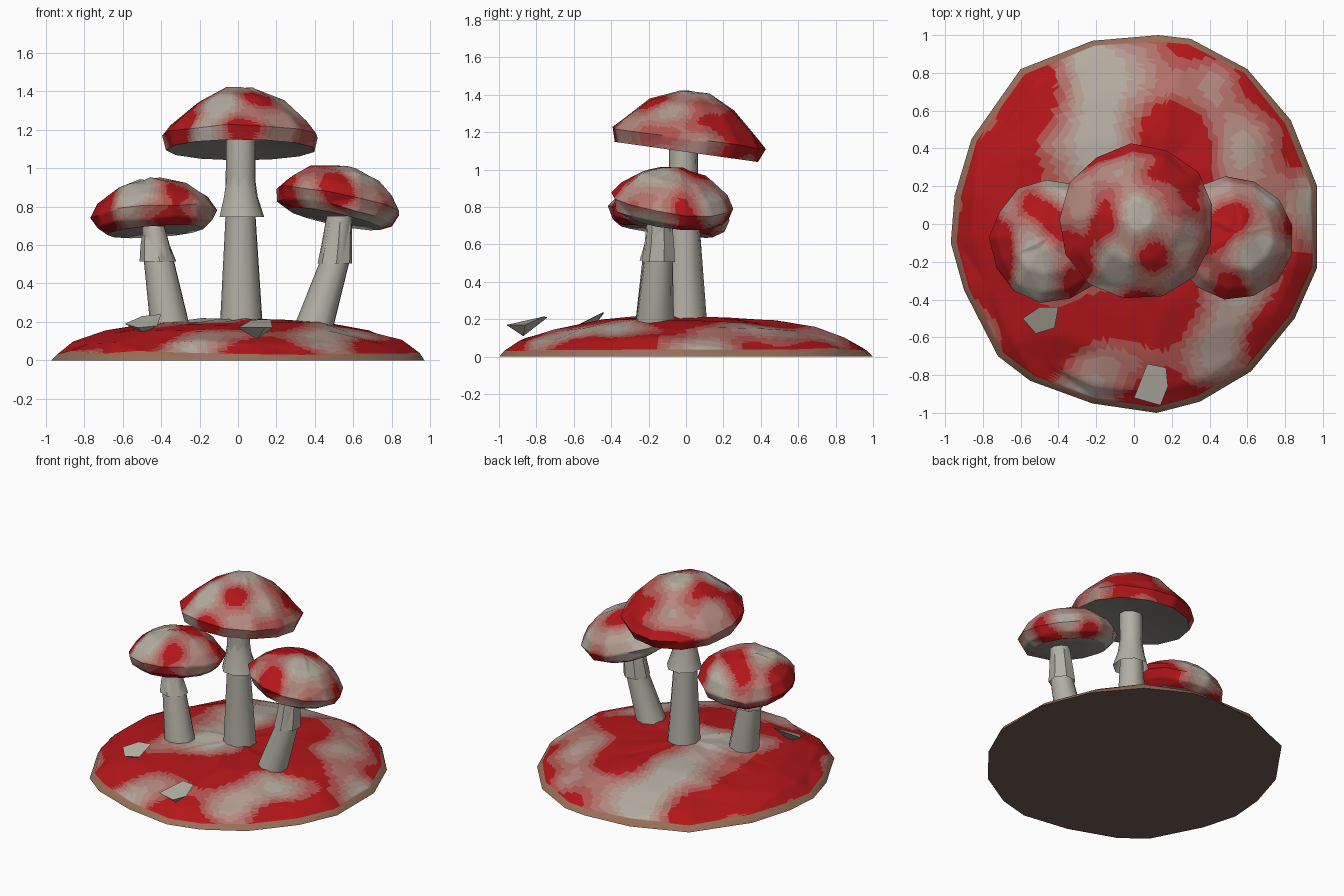
import bpy, bmesh, random
from math import cos, sin, pi, radians
from mathutils import Vector, Matrix, Euler, noise

random.seed(4)
if "Cube" in bpy.data.objects:
    bpy.data.objects.remove(bpy.data.objects["Cube"])


def material(name, rgb):
    m = bpy.data.materials.new(name)
    m.use_nodes = True
    m.diffuse_color = (*rgb, 1)
    shader = m.node_tree.nodes["Principled BSDF"]
    shader.inputs["Base Color"].default_value = (*rgb, 1)
    shader.inputs["Roughness"].default_value = 0.8
    return m


# Mottled palette running from red to pale grey
RED, PALE = Vector((0.45, 0.008, 0.01)), Vector((0.45, 0.41, 0.35))
TONES = [material(f"mottle_{i}", RED.lerp(PALE, i / 5)) for i in range(6)]
STEM = material("stem_grey", (0.45, 0.43, 0.37))
GILL = material("gill_grey", (0.30, 0.29, 0.26))
SOIL = material("soil_brown", (0.16, 0.11, 0.09))
RIM = material("rim_tan", (0.32, 0.16, 0.10))


def finish(name, bm, mats, place=Matrix(), angle=50):
    bmesh.ops.recalc_face_normals(bm, faces=bm.faces)
    mesh = bpy.data.meshes.new(name)
    bm.to_mesh(mesh)
    bm.free()
    obj = bpy.data.objects.new(name, mesh)
    bpy.context.collection.objects.link(obj)
    for m in mats:
        mesh.materials.append(m)
    obj.matrix_world = place
    bpy.ops.object.select_all(action='DESELECT')
    obj.select_set(True)
    bpy.context.view_layer.objects.active = obj
    bpy.ops.object.shade_smooth_by_angle(angle=radians(angle))
    return obj


def loft(bm, rings):
    """Bridge rings of points, returning the vertex rings and bands of faces."""
    loops = [[bm.verts.new(p) for p in ring] for ring in rings]
    bands = []
    for a, b in zip(loops, loops[1:]):
        n = len(a)
        bands.append([bm.faces.new((a[i], a[(i + 1) % n], b[(i + 1) % n], b[i]))
                      for i in range(n)])
    return loops, bands


def fan(bm, loop, tip):
    v = bm.verts.new(tip)
    return [bm.faces.new((loop[i], loop[(i + 1) % len(loop)], v))
            for i in range(len(loop))]


def circle(c, r, n, twist=0.0):
    return [Vector((c[0] + r * cos(2 * pi * i / n + twist),
                    c[1] + r * sin(2 * pi * i / n + twist), c[2])) for i in range(n)]


def jitter(rings, xy, z):
    for ring in rings:
        for p in ring:
            p += Vector((random.uniform(-xy, xy), random.uniform(-xy, xy),
                         random.uniform(-z, z)))


def mottle(bm, offset, scale, bias):
    """Split the faces without changing the shape and give red ones a noise tone."""
    bmesh.ops.triangulate(bm, faces=bm.faces)
    skin = {e for f in bm.faces if f.material_index == 0 for e in f.edges}
    bmesh.ops.subdivide_edges(bm, edges=list(skin), cuts=5, use_grid_fill=True)
    for f in bm.faces:
        if f.material_index == 0:
            t = noise.noise(f.calc_center_median() * scale + Vector(offset))
            f.material_index = max(0, min(5, int((t * 1.4 + bias) * 6)))


# Mound with an irregular outline
outline = [(.97, .2), (.83, .55), (.6, .82), (.3, .98), (.13, 1), (-.22, .97),
           (-.6, .82), (-.86, .45), (-.95, .15), (-.97, -.1), (-.9, -.35),
           (-.72, -.7), (-.55, -.83), (-.22, -.95), (.12, -1), (.35, -.94),
           (.62, -.78), (.85, -.5), (.97, -.23)]
levels = [(1, 0), (.97, .04), (.88, .095), (.72, .15), (.48, .19), (.22, .21)]
rings = [[Vector((x * s, y * s, z)) for x, y in outline] for s, z in levels]
jitter(rings[1:2], .005, .012)
jitter(rings[2:], .025, .012)
bm = bmesh.new()
loops, bands = loft(bm, rings)
fan(bm, loops[-1], (0, 0, .215))
for f in bands[0]:
    f.material_index = 6
bm.faces.new(loops[0][::-1]).material_index = 7
mottle(bm, (3, 1, 5), 2.6, .12)
finish("mound", bm, TONES + [RIM, SOIL])


# Caps: radius and height pairs from the gills to the crown
def cap(name, centre, tilt, profile, top, offset):
    rings = [circle((0, 0, z), r, 13, .2) for r, z in profile]
    jitter(rings[2:], .008, .008)
    bm = bmesh.new()
    loops, bands = loft(bm, rings)
    for f in bands[0] + fan(bm, loops[0], (0, 0, profile[0][1])):
        f.material_index = 6
    fan(bm, loops[-1], (0, 0, top))
    mottle(bm, offset, 4.0, .3)
    turn = Euler([radians(a) for a in tilt]).to_matrix().to_4x4()
    finish(name, bm, TONES + [GILL], Matrix.Translation(centre) @ turn)


large = [(.07, .05), (.39, 0), (.415, .07), (.36, .135), (.23, .25), (.08, .32)]
small = [(.10, 0), (.25, -.02), (.305, .015), (.33, .075), (.285, .145),
         (.19, .215), (.07, .25)]
cap("centre_cap", (.015, 0, 1.095), (-8, 0, 0), large, .325, (1, 2, 3))
cap("right_cap", (-.43, -.10, .69), (-7, -4, 0), small, .245, (7, 2, 1))
cap("left_cap", (.505, -.08, .755), (-7, 12, 0), small, .265, (2, 8, 4))


# Stems with a flared skirt around each
def tube(name, path, sides=9, capped=True):
    bm = bmesh.new()
    loops, _ = loft(bm, [circle((x, y, z), r, sides, .3) for x, y, z, r in path])
    if capped:
        bm.faces.new(loops[0][::-1])
        bm.faces.new(loops[-1])
    finish(name, bm, [STEM])


tube("centre_stem", [(.02, 0, .16, .115), (.015, -.01, .75, .08), (.015, -.015, 1.15, .078)])
tube("centre_skirt", [(.02, -.01, .745, .122), (.015, -.012, .85, .092),
                      (.015, -.012, .95, .077)], 8, False)
tube("right_stem", [(-.345, -.17, .14, .108), (-.41, -.155, .52, .08), (-.44, -.14, .70, .06)])
tube("right_skirt", [(-.415, -.15, .515, .098), (-.43, -.145, .60, .078),
                     (-.44, -.14, .68, .055)], 7, False)
tube("left_stem", [(.385, -.17, .14, .108), (.50, -.15, .5, .08), (.53, -.14, .75, .07)])
tube("left_skirt", [(.505, -.145, .505, .092), (.515, -.14, .60, .082),
                    (.525, -.14, .72, .07)], 7, False)


# Loose shards on the mound
def shard(name, rim, tip):
    bm = bmesh.new()
    loop = [bm.verts.new(p) for p in rim]
    bm.faces.new(loop)
    fan(bm, loop, tip)
    finish(name, bm, [STEM], angle=30)


shard("side_shard", [(-.59, -.50, .19), (-.52, -.58, .17), (-.42, -.55, .18),
                     (-.40, -.44, .24), (-.50, -.44, .23)], (-.49, -.51, .14))
shard("front_shard", [(.00, -.92, .17), (.14, -.96, .17), (.18, -.86, .17),
                      (.17, -.76, .215), (.07, -.74, .21)], (.10, -.87, .11))
